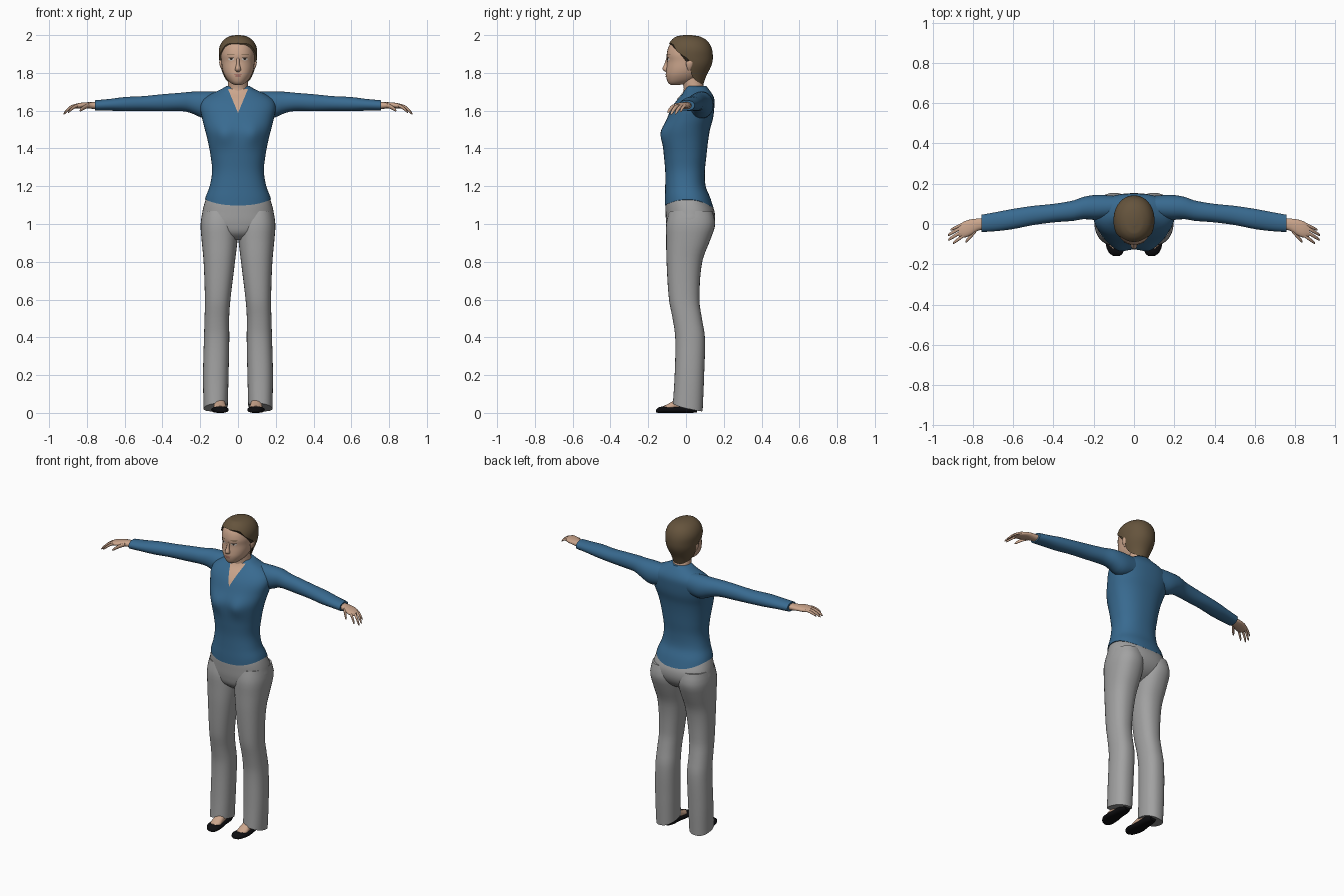
import bpy, bmesh, math

if "Cube" in bpy.data.objects:
    bpy.data.objects.remove(bpy.data.objects["Cube"])


def material(name, rgb):
    m = bpy.data.materials.new(name)
    m.diffuse_color = (*rgb, 1)
    m.use_nodes = True
    m.node_tree.nodes["Principled BSDF"].inputs["Base Color"].default_value = m.diffuse_color
    return m


SKIN = material("skin", (0.60, 0.38, 0.265))
BLUE = material("blue_knit", (0.04, 0.145, 0.28))
GREY = material("grey_cloth", (0.36, 0.36, 0.36))
BLACK = material("black_leather", (0.004, 0.004, 0.005))
BROWN = material("brown_hair", (0.13, 0.088, 0.046))
LIPS = material("lip_pink", (0.42, 0.19, 0.15))
WHITE = material("eye_white", (0.65, 0.62, 0.58))
DARK = material("dark_iris", (0.03, 0.022, 0.018))


def sample(keys, t):
    """Smooth interpolation of rows (t, lo1, hi1, lo2, hi2)."""
    keys = sorted(keys)
    t = min(max(t, keys[0][0]), keys[-1][0])
    i = next(k for k in range(len(keys) - 1) if t <= keys[k + 1][0])
    a, b = keys[i], keys[i + 1]
    p, q = keys[max(i - 1, 0)], keys[min(i + 2, len(keys) - 1)]
    h = b[0] - a[0]
    u = (t - a[0]) / h
    out = []
    for c in range(1, len(a)):
        m0 = (b[c] - p[c]) / (b[0] - p[0]) * h
        m1 = (q[c] - a[c]) / (q[0] - a[0]) * h
        out.append((2*u**3 - 3*u*u + 1) * a[c] + (u**3 - 2*u*u + u) * m0
                   + (3*u*u - 2*u**3) * b[c] + (u**3 - u*u) * m1)
    return out


def finish(name, bm, mat):
    bmesh.ops.recalc_face_normals(bm, faces=bm.faces)
    me = bpy.data.meshes.new(name)
    bm.to_mesh(me)
    bm.free()
    me.materials.append(mat)
    ob = bpy.data.objects.new(name, me)
    bpy.context.collection.objects.link(ob)
    return ob


def tube(name, keys, mat, axis="z", side=1, n=2.0, seg=32, rows=24,
         start=None, end=None, power=1.0, warp=None):
    """Loft of rounded rings whose extents are given at each station."""
    bm = bmesh.new()
    rings = []
    for r in range(rows + 1):
        u = (r / rows) ** power
        ring = []
        for k in range(seg):
            a = 2 * math.pi * k / seg
            t0 = start(a) if start else keys[0][0]
            t1 = end(a) if end else keys[-1][0]
            t = t0 + (t1 - t0) * u
            l1, h1, l2, h2 = sample(keys, t)
            s, c = math.sin(a), -math.cos(a)
            p = (l1 + h1) / 2 + (h1 - l1) / 2 * math.copysign(abs(s) ** (2 / n), s)
            q = (l2 + h2) / 2 + (h2 - l2) / 2 * math.copysign(abs(c) ** (2 / n), c)
            v = {"z": (p, q, t), "x": (t, p, q), "y": (p, t, q)}[axis]
            if warp:
                v = warp(*v)
            ring.append(bm.verts.new((v[0] * side, v[1], v[2])))
        rings.append(ring)
    for A, B in zip(rings, rings[1:]):
        for k in range(seg):
            j = (k + 1) % seg
            bm.faces.new((A[k], A[j], B[j], B[k]))
    bm.faces.new(rings[0])
    bm.faces.new(rings[-1])
    return finish(name, bm, mat)


def patch(name, keys, mat, spans, off=0.003, n=2.0, warp=None, cols=8):
    """Thin plate on the front of a z loft; spans are (z, x0, x1)."""
    bm = bmesh.new()
    grid = []
    for z, x0, x1 in spans:
        row = []
        l1, h1, l2, h2 = sample(keys, z)
        for k in range(cols + 1):
            x = x0 + (x1 - x0) * k / cols
            s = min(abs(x) / ((h1 - l1) / 2), 1)
            y = (l2 + h2) / 2 - (h2 - l2) / 2 * (1 - s ** n) ** (1 / n)
            v = warp(x, y, z) if warp else (x, y, z)
            row.append(bm.verts.new((v[0], v[1] - off, v[2])))
        grid.append(row)
    for A, B in zip(grid, grid[1:]):
        for k in range(cols):
            bm.faces.new((A[k], A[k + 1], B[k + 1], B[k]))
    return finish(name, bm, mat)


def oval(x, z, rx, rz, tilt=0.0, count=8):
    out = []
    for i in range(count + 1):
        c = -math.cos(math.pi * i / count)
        w = rx * max(math.sqrt(max(1 - c * c, 0)), 0.02)
        out.append((z + rz * c, x + tilt * c - w, x + tilt * c + w))
    return out


def sym(rows):
    return [(z, -w, w, f, b) for z, w, f, b in rows]


# Sweater body, with bust and a dipped hem
torso = sym([(1.07, .184, -.112, .150), (1.14, .172, -.112, .128), (1.2, .15, -.11, .104),
             (1.28, .137, -.11, .10), (1.36, .145, -.117, .108), (1.44, .16, -.124, .117),
             (1.5, .175, -.122, .127), (1.56, .19, -.1, .143), (1.62, .2, -.073, .15),
             (1.66, .185, -.045, .15), (1.69, .14, -.018, .138), (1.71, .095, -.006, .123),
             (1.73, .062, 0, .108)])


def bust(x, y, z):
    if y < 0.02:
        y -= 0.018 * math.exp(-((abs(x) - .075) / .045) ** 2 - ((z - 1.475) / .055) ** 2)
    return x, y, z


def hem(a):
    return 1.13 - (0.032 if math.cos(a) > 0 else 0.045) * math.cos(a) ** 2


tube("sweater_body", torso, BLUE, n=2.3, seg=48, rows=44, start=hem, warp=bust)

# Open neckline and neck
v_rows = [(1.59 + .125 * i / 12, -.001 - .052 * i / 12, .001 + .052 * i / 12) for i in range(13)]
patch("neckline_skin", torso, SKIN, v_rows, off=.004, n=2.3, warp=bust)
tube("neck", sym([(1.66, .06, -.025, .11), (1.71, .056, -.012, .1), (1.75, .052, -.018, .088),
                  (1.80, .048, -.03, .075)]), SKIN, rows=10)

# Head and nose
head = sym([(1.735, .014, -.078, -.04), (1.742, .032, -.09, .0), (1.76, .053, -.1, .045),
            (1.79, .073, -.106, .08), (1.82, .083, -.104, .10), (1.86, .088, -.1, .12),
            (1.90, .09, -.102, .12), (1.95, .08, -.086, .115), (1.985, .05, -.05, .08)])
tube("head", head, SKIN, n=2.15, rows=32)
tube("nose", sym([(1.805, .008, -.108, -.09), (1.812, .015, -.119, -.09), (1.822, .015, -.125, -.09),
                  (1.845, .009, -.115, -.09), (1.88, .007, -.103, -.09)]), SKIN, seg=16, rows=10)

# Face details
for s, tag in ((1, "left"), (-1, "right")):
    patch(tag + "_eye", head, WHITE, oval(s * .036, 1.872, .016, .006), n=2.15)
    patch(tag + "_iris", head, DARK, oval(s * .036, 1.873, .006, .006), off=.0045, n=2.15)
    patch(tag + "_lash", head, DARK, oval(s * .036, 1.879, .018, .0018), off=.005, n=2.15)
    patch(tag + "_brow", head, BROWN, oval(s * .038, 1.896, .02, .0025, s * .003), n=2.15)
    tube(tag + "_ear", [(1.812, .078, .084, .012, .022), (1.83, .08, .094, .004, .032),
                        (1.855, .08, .1, 0, .04), (1.868, .082, .097, .008, .036)],
         SKIN, side=s, seg=14, rows=8)
patch("upper_lip", head, LIPS, oval(0, 1.791, .021, .0045), n=2.15)
patch("lower_lip", head, LIPS, oval(0, 1.782, .017, .0045), n=2.15)

# Short hair with a shaped hairline
hair = sym([(2.0, .012, -.01, .03), (1.994, .045, -.048, .07), (1.97, .08, -.08, .112),
            (1.93, .1, -.1, .136), (1.88, .1, -.108, .142), (1.84, .095, -.108, .135),
            (1.78, .076, -.1, .106), (1.73, .056, -.06, .088)])
line = [(0, 1.957), (40, 1.95), (58, 1.915), (78, 1.888), (90, 1.865), (104, 1.785),
        (140, 1.745), (180, 1.738)]


def hairline(a):
    return sample(line, math.degrees(min(a, 2 * math.pi - a)))[0]


tube("hair", hair, BROWN, n=2.1, seg=64, rows=26, end=hairline, power=1.5)

# Hips
tube("trouser_seat", sym([(1.16, .155, -.095, .105), (1.12, .174, -.107, .128), (1.06, .189, -.108, .152),
                          (1.0, .19, -.104, .146), (.95, .13, -.09, .11), (.915, .05, -.05, .05)]),
     GREY, n=2.3, seg=40)

leg = [(1.07, .01, .186, -.09, .14), (1.0, .0, .198, -.105, .155), (.92, .002, .193, -.105, .13),
       (.8, .016, .182, -.103, .086), (.6, .04, .175, -.09, .071), (.5, .047, .177, -.071, .084),
       (.4, .046, .18, -.057, .1), (.2, .05, .185, -.06, .096), (.01, .055, .182, -.072, .088)]
arm = [(.1, .03, .14, 1.57, 1.70), (.18, .02, .145, 1.56, 1.702), (.25, .024, .135, 1.588, 1.70),
       (.3, .016, .117, 1.598, 1.695), (.4, .008, .10, 1.597, 1.687), (.5, -.005, .09, 1.598, 1.677),
       (.6, -.025, .075, 1.597, 1.672), (.68, -.035, .06, 1.6, 1.662), (.757, -.04, .046, 1.6, 1.655)]
palm = [(.74, -.026, .03, 1.607, 1.647), (.775, -.033, .027, 1.61, 1.645), (.81, -.055, .023, 1.613, 1.644),
        (.845, -.068, .012, 1.612, 1.64), (.872, -.06, -.008, 1.612, 1.632)]
# base x, base y, tip x, tip y, tip z, radius
digits = {"little_finger": (.855, -.002, .912, -.03, 1.594, .0075),
          "ring_finger": (.862, -.02, .925, -.056, 1.582, .0085),
          "middle_finger": (.86, -.04, .924, -.08, 1.58, .009),
          "index_finger": (.845, -.056, .9, -.096, 1.59, .009),
          "thumb": (.785, -.032, .838, -.09, 1.6, .011)}
shoe = [(-.16, .072, .1, .004, .016), (-.152, .06, .116, .0, .026), (-.125, .05, .134, .0, .034),
        (-.08, .052, .142, .0, .032), (-.03, .06, .135, .0, .036), (.03, .064, .13, .0, .045),
        (.058, .075, .12, .003, .045)]
foot = [(-.122, .075, .112, .012, .036), (-.1, .062, .128, .012, .045), (-.07, .064, .128, .012, .062),
        (-.03, .068, .125, .012, .085), (.03, .07, .122, .015, .09)]

for s, tag in ((1, "left"), (-1, "right")):
    # Flared trouser leg, hem lifted over the foot
    tube(tag + "_trouser_leg", leg, GREY, side=s, n=2.3, rows=36,
         end=lambda a: .03 + .02 * math.cos(a) - .008 * math.sin(a))
    # Sleeve with cuff
    tube(tag + "_sleeve", arm, BLUE, axis="x", side=s, n=2.1, seg=28, rows=30)
    # Hand
    tube(tag + "_palm", palm, SKIN, axis="x", side=s, n=2.3, seg=20, rows=12)
    for name, (bx, by, tx, ty, tz, r) in digits.items():
        keys = []
        for f, k in ((0, 1), (.35, 1.05), (.7, .95), (.93, .7), (1, .25)):
            y, z = by + (ty - by) * f, 1.627 + (tz - 1.627) * f ** 1.7
            keys.append((bx + (tx - bx) * f, y - r * k, y + r * k, z - r * k, z + r * k))
        tube(tag + "_" + name, keys, SKIN, axis="x", side=s, seg=12, rows=10)
    # Foot in a slip-on shoe
    tube(tag + "_shoe", shoe, BLACK, axis="y", side=s, n=2.5, seg=24, rows=20)
    tube(tag + "_foot", foot, SKIN, axis="y", side=s, seg=20, rows=10)

# Smooth shading with sharp hems
for ob in bpy.context.collection.objects:
    ob.select_set(True)
    bpy.context.view_layer.objects.active = ob
bpy.ops.object.shade_smooth_by_angle(angle=math.radians(50))
